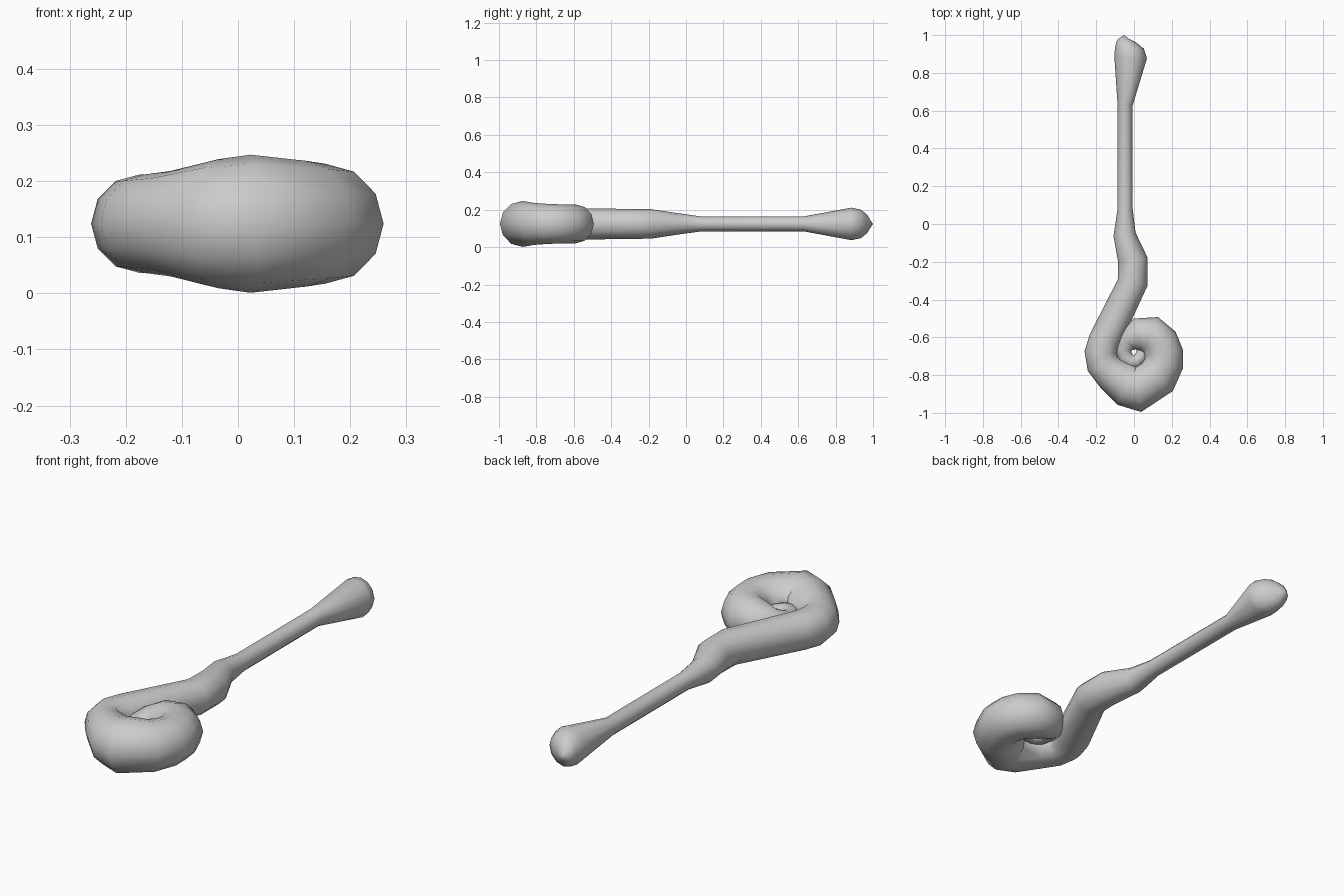
import bpy, bmesh, math
from mathutils import Vector

if "Cube" in bpy.data.objects:
    bpy.data.objects.remove(bpy.data.objects["Cube"])

SIDES = 12
MID_Z = 0.124

# Centre line seen from above: x, y, tube radius (handle end to coil centre)
PATH = [
    (-0.052, 0.985, 0.022), (-0.04, 0.968, 0.050), (-0.023, 0.935, 0.076),
    (-0.018, 0.885, 0.087),
    (-0.047, 0.63, 0.040), (-0.047, 0.08, 0.040), (-0.05, -0.055, 0.059),
    (-0.006, -0.19, 0.079), (-0.007, -0.31, 0.080),
    (-0.155, -0.615, 0.085), (-0.174, -0.68, 0.088), (-0.165, -0.74, 0.088),
    (-0.120, -0.79, 0.094), (-0.035, -0.855, 0.115), (0.022, -0.873, 0.123),
    (0.122, -0.81, 0.112), (0.155, -0.74, 0.107), (0.156, -0.685, 0.105),
    (0.135, -0.63, 0.104), (0.09, -0.59, 0.104), (0.02, -0.59, 0.092),
    (-0.035, -0.62, 0.062), (-0.057, -0.665, 0.043), (-0.047, -0.705, 0.042),
    (-0.02, -0.73, 0.041), (0.012, -0.73, 0.038), (0.037, -0.705, 0.034),
    (0.042, -0.672, 0.030), (0.034, -0.648, 0.022),
]


def sweep(name, path, sides):
    """Round tube with mitred rings along a flat path, closed by pointed caps."""
    bm = bmesh.new()
    pts = [Vector((x, y, MID_Z)) for x, y, r in path]
    rings = []
    for i, (x, y, r) in enumerate(path):
        if i < 4:
            tangent = Vector((-0.1, -1, 0)).normalized()
        else:
            a = (pts[i] - pts[i - 1]).normalized()
            b = (pts[min(i + 1, len(pts) - 1)] - pts[i])
            tangent = (a + b.normalized()).normalized()
        side = Vector((-tangent.y, tangent.x, 0))
        rings.append([bm.verts.new(pts[i]
                      + side * r * math.cos(2 * math.pi * k / sides)
                      + Vector((0, 0, r * math.sin(2 * math.pi * k / sides))))
                      for k in range(sides)])
    for a, b in zip(rings, rings[1:]):
        for k in range(sides):
            n = (k + 1) % sides
            bm.faces.new((a[k], a[n], b[n], b[k]))
    # End caps
    first = bm.verts.new((-0.052, 1.0, MID_Z))
    last = bm.verts.new((0.03, -0.638, MID_Z))
    for tip, ring in ((first, rings[0]), (last, rings[-1])):
        for k in range(sides):
            bm.faces.new((tip, ring[k], ring[(k + 1) % sides]))
    bmesh.ops.recalc_face_normals(bm, faces=bm.faces)
    for f in bm.faces:
        f.smooth = True
    mesh = bpy.data.meshes.new(name)
    bm.to_mesh(mesh)
    bm.free()
    obj = bpy.data.objects.new(name, mesh)
    bpy.context.collection.objects.link(obj)
    return obj


# Handle and spiral head in one tapering tube
sweep("coiled_staff", PATH, SIDES)
